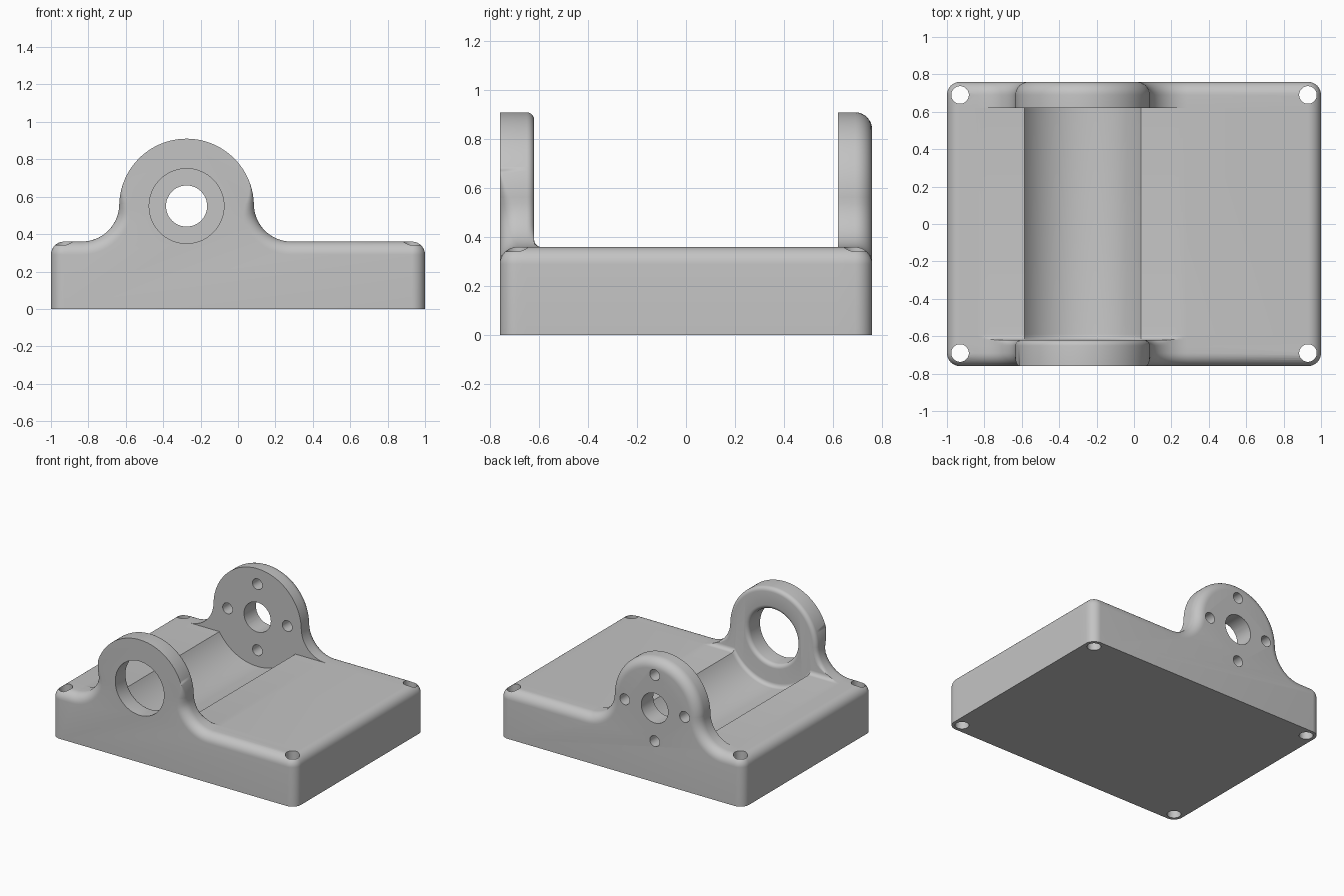
import bpy, bmesh, math
from mathutils import Matrix, Vector

if "Cube" in bpy.data.objects:
    bpy.data.objects.remove(bpy.data.objects["Cube"], do_unlink=True)

HALF_Y, TOP, WALL = 0.76, 0.36, 0.62       # depth, deck height, inner lug faces
CX, CZ, LUG_R, NECK_R = -0.275, 0.55, 0.36, 0.2
ROUND, FILLET = 0.07, 0.03
TROUGH_HALF = LUG_R * math.cos(math.radians(30))
TROUGH_R = math.hypot(TROUGH_HALF, CZ - TOP)

metal = bpy.data.materials.new("plain grey")
metal.use_nodes = True
metal.diffuse_color = (0.55, 0.55, 0.55, 1)
metal.node_tree.nodes["Principled BSDF"].inputs["Base Color"].default_value = (0.55, 0.55, 0.55, 1)


def arc(cx, cz, r, a0, a1, n, side=1):
    """Arc points with outward normals; side -1 means a concave arc."""
    out = []
    for i in range(n + 1):
        a = math.radians(a0 + (a1 - a0) * i / n)
        c, s = math.cos(a), math.sin(a)
        out.append((cx + r * c, cz + r * s, side * c, side * s))
    return out


def clamp(v):
    return max(0.0, min(1.0, v))


# Outline of deck, necks and lug, running from right foot to left foot
reach = LUG_R + NECK_R
neck_z = TOP + NECK_R
outline = [(1, 0, 1, 0)]
outline += arc(1 - ROUND, TOP - ROUND, ROUND, 0, 90, 8)
outline += arc(CX + reach, neck_z, NECK_R, 270, 180, 14, -1)
outline += arc(CX, CZ, LUG_R, 0, 180, 72)
outline += arc(CX - reach, neck_z, NECK_R, 0, -90, 14, -1)
outline += arc(ROUND - 1, TOP - ROUND, ROUND, 90, 180, 8)
outline += [(-1, 0, -1, 0)]


def floor_z(x):
    """Deck height between the lugs, with the round trough."""
    dx = abs(x - CX)
    return CZ - math.sqrt(TROUGH_R ** 2 - dx * dx) if dx < TROUGH_HALF else TOP


def ring(y_of, inset_of):
    return [(x - nx * inset_of(z), y_of(z), z - nz * inset_of(z)) for x, z, nx, nz in outline]


def floor_ring(y, lift):
    return [(x, y, min(z, floor_z(x) + lift)) for x, z, nx, nz in outline]


def steps(n):
    return [math.radians(90 * i / n) for i in range(n + 1)]


def front_fade(z):
    return ROUND * clamp((0.67 - z) / 0.17)


def rim_fade(z):
    return FILLET * clamp((z - TOP - FILLET) / 0.06)


rings = []
# Front edge rounding, fading out around the lug
for t in reversed(steps(8)):
    rings.append(ring(lambda z: -HALF_Y + front_fade(z) * (1 - math.sin(t)),
                      lambda z: front_fade(z) * (1 - math.cos(t))))
# Rounded inner rim of the front lug
for t in steps(5):
    rings.append(ring(lambda z: -WALL - FILLET + FILLET * math.sin(t),
                      lambda z: rim_fade(z) * (1 - math.cos(t))))
# Fillet from the front lug down to the deck
for t in steps(5):
    rings.append(floor_ring(-WALL + FILLET * (1 - math.cos(t)), FILLET * (1 - math.sin(t))))
# Deck, then the back lug with its fully rounded outer edge
rings.append(floor_ring(WALL, 0))
rings.append(ring(lambda z: WALL, lambda z: 0))
for t in steps(8):
    rings.append(ring(lambda z: HALF_Y - ROUND * (1 - math.sin(t)),
                      lambda z: ROUND * (1 - math.cos(t))))

bm = bmesh.new()
rows = [[bm.verts.new(p) for p in r] for r in rings]
count = len(outline)
for a, b in zip(rows, rows[1:]):
    for i in range(count):
        j = (i + 1) % count
        bm.faces.new((a[i], a[j], b[j], b[i]))
bm.faces.new(rows[0])
bm.faces.new(rows[-1])
bmesh.ops.remove_doubles(bm, verts=bm.verts, dist=0.0002)
bmesh.ops.dissolve_degenerate(bm, edges=bm.edges, dist=0.0001)
bmesh.ops.recalc_face_normals(bm, faces=bm.faces)
mesh = bpy.data.meshes.new("bracket_body")
bm.to_mesh(mesh)
bm.free()
mesh.materials.append(metal)
body = bpy.data.objects.new("bracket_body", mesh)
bpy.context.collection.objects.link(body)

# Cutter holding every hole
cut = bmesh.new()


def drill(x, y, z, r, length, along_y):
    m = Matrix.Translation((x, y, z))
    if along_y:
        m = m @ Matrix.Rotation(math.pi / 2, 4, 'X')
    bmesh.ops.create_cone(cut, cap_ends=True, segments=48, radius1=r, radius2=r,
                          depth=length, matrix=m)


for sx in (-1, 1):
    for sy in (-1, 1):
        drill(sx * 0.93, sy * 0.69, 0.2, 0.047, 1, False)
drill(CX, 0.7, CZ, 0.11, 0.3, True)
for k in range(4):
    a = k * math.pi / 2
    drill(CX + 0.245 * math.cos(a), 0.7, CZ + 0.245 * math.sin(a), 0.04, 0.3, True)

# Front bore, flared on its inner side
BORE = 0.2
bore = [(-0.85, BORE)]
bore += [(-WALL - FILLET + FILLET * math.sin(t), BORE + FILLET * (1 - math.cos(t))) for t in steps(5)]
bore += [(-0.55, BORE + FILLET)]
N = 72
loops = [[cut.verts.new((CX + r * math.cos(2 * math.pi * i / N), y,
                         CZ + r * math.sin(2 * math.pi * i / N))) for i in range(N)]
         for y, r in bore]
for a, b in zip(loops, loops[1:]):
    for i in range(N):
        cut.faces.new((a[i], a[(i + 1) % N], b[(i + 1) % N], b[i]))
cut.faces.new(loops[0])
cut.faces.new(loops[-1])
bmesh.ops.recalc_face_normals(cut, faces=cut.faces)
cut_mesh = bpy.data.meshes.new("hole_cutter")
cut.to_mesh(cut_mesh)
cut.free()
cut_mesh.materials.append(metal)
cutter = bpy.data.objects.new("hole_cutter", cut_mesh)
cutter.hide_render = True
bpy.context.collection.objects.link(cutter)

# Drill the body, then drop the cutter
mod = body.modifiers.new("holes", 'BOOLEAN')
mod.operation = 'DIFFERENCE'
mod.solver = 'EXACT'
mod.object = cutter
bpy.ops.object.select_all(action='DESELECT')
body.select_set(True)
bpy.context.view_layer.objects.active = body
bpy.ops.object.modifier_apply(modifier=mod.name)
bpy.data.objects.remove(cutter, do_unlink=True)
bpy.ops.object.shade_smooth_by_angle(angle=math.radians(30))
